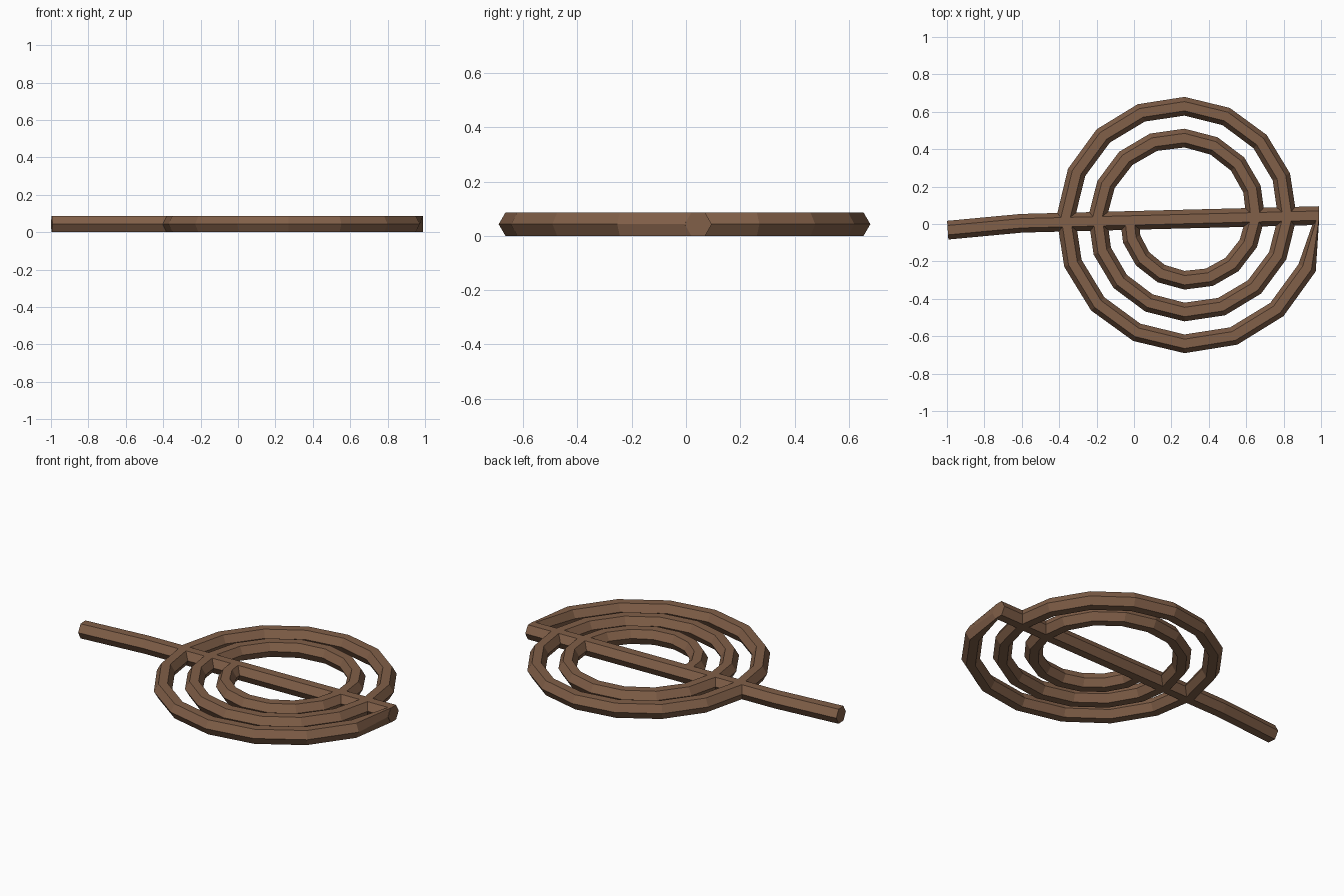
import bpy, bmesh, math
from mathutils import Vector

cube = bpy.data.objects.get("Cube")
if cube:
    bpy.data.objects.remove(cube, do_unlink=True)

R = 0.05                       # tube radius
H = R * math.sin(math.pi / 3)  # half height of the hexagon
UP = Vector((0, 0, 1))

wood = bpy.data.materials.new("warm brown")
wood.use_nodes = True
BROWN = (0.22, 0.115, 0.065, 1)
wood.diffuse_color = BROWN
wood.node_tree.nodes["Principled BSDF"].inputs["Base Color"].default_value = BROWN


def hex_tube(name, stations):
    """Sweep a flat-topped hexagon through (x, y, sideways direction) stations."""
    bm = bmesh.new()
    rings = []
    for x, y, side in stations:
        ring = []
        for k in range(6):
            a = k * math.pi / 3
            p = Vector((x, y, H)) + side * R * math.cos(a) + UP * R * math.sin(a)
            ring.append(bm.verts.new(p))
        rings.append(ring)
    for a, b in zip(rings, rings[1:]):
        for k in range(6):
            n = (k + 1) % 6
            bm.faces.new((a[k], a[n], b[n], b[k]))
    bm.faces.new(rings[0])
    bm.faces.new(rings[-1])
    bmesh.ops.recalc_face_normals(bm, faces=bm.faces)
    mesh = bpy.data.meshes.new(name)
    bm.to_mesh(mesh)
    bm.free()
    mesh.materials.append(wood)
    obj = bpy.data.objects.new(name, mesh)
    bpy.context.collection.objects.link(obj)
    return obj


# Spiral: two and a half turns outwards, 16 sides per turn
CX, CY = 0.27, 0.037
START, GROWTH = 0.295, 0.17
stations = []
for i in range(40):
    angle = math.pi + i * math.pi / 8
    out = Vector((math.cos(angle), math.sin(angle), 0))
    r = START + GROWTH * i / 16
    stations.append((CX + r * out.x, CY + r * out.y, out))
# the last section turns flat against the end of the bar
stations.append((0.988, 0.045, Vector((0, -1, 0))))
hex_tube("spiral", stations)

# Straight bar with a slightly bent handle
side = Vector((0, 1, 0))
tilt = Vector((-0.07, 1, 0)).normalized()
hex_tube("handle_bar", [(-0.996, -0.033, tilt), (-0.6, 0.004, tilt),
                        (0.99, 0.045, side)])
